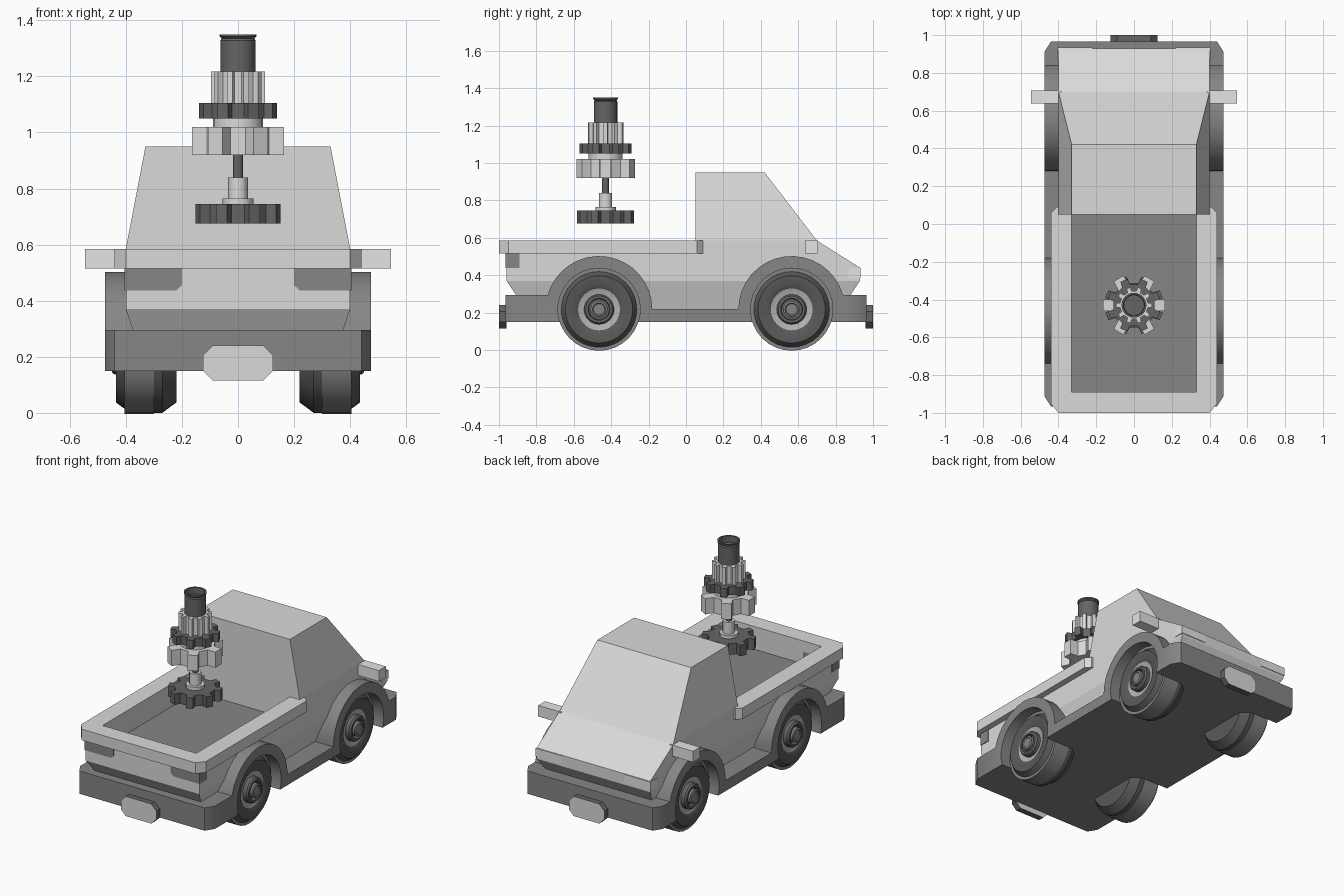
import bpy, bmesh, math
from mathutils import Vector

if "Cube" in bpy.data.objects:
    bpy.data.objects.remove(bpy.data.objects["Cube"])


def mat(name, v):
    m = bpy.data.materials.new(name)
    m.diffuse_color = (v, v, v, 1)
    m.use_nodes = True
    m.node_tree.nodes["Principled BSDF"].inputs["Base Color"].default_value = m.diffuse_color
    return m


LIGHT = mat("light_grey", 0.70)
PALE = mat("pale_grey", 0.78)
TRIM = mat("mid_grey", 0.24)
DARK = mat("dark_grey", 0.13)
TYRE = mat("tyre_grey", 0.10)
STEEL = mat("steel_grey", 0.45)


def finish(name, bm, *mats, smooth=False):
    bmesh.ops.remove_doubles(bm, verts=bm.verts, dist=1e-5)
    bmesh.ops.recalc_face_normals(bm, faces=bm.faces)
    me = bpy.data.meshes.new(name)
    bm.to_mesh(me)
    bm.free()
    for m in mats:
        me.materials.append(m)
    ob = bpy.data.objects.new(name, me)
    bpy.context.collection.objects.link(ob)
    if smooth:
        bpy.ops.object.select_all(action='DESELECT')
        ob.select_set(True)
        bpy.context.view_layer.objects.active = ob
        bpy.ops.object.shade_smooth_by_angle(angle=math.radians(35))
    return ob


def place(axis, t, p):
    return {'x': (t, p[0], p[1]), 'y': (p[0], t, p[1]), 'z': (p[0], p[1], t)}[axis]


def prism(name, pts, axis, a, b, m, cuts=(), smooth=False):
    """Extrude a flat outline along an axis; optional corner cuts."""
    bm = bmesh.new()
    lo = [bm.verts.new(place(axis, a, p)) for p in pts]
    hi = [bm.verts.new(place(axis, b, p)) for p in pts]
    bm.faces.new(lo)
    bm.faces.new(hi)
    n = len(pts)
    for i in range(n):
        j = (i + 1) % n
        bm.faces.new((lo[i], lo[j], hi[j], hi[i]))
    for co, no in cuts:
        geom = bm.verts[:] + bm.edges[:] + bm.faces[:]
        bmesh.ops.bisect_plane(bm, geom=geom, plane_co=co, plane_no=no, clear_outer=True)
        bmesh.ops.holes_fill(bm, edges=[e for e in bm.edges if e.is_boundary], sides=0)
    return finish(name, bm, m, smooth=smooth)


def box(name, x0, x1, y0, y1, z0, z1, m):
    return prism(name, [(x0, y0), (x1, y0), (x1, y1), (x0, y1)], 'z', z0, z1, m)


def loft(name, rects, m):
    """Stack of rectangles (half width, y0, y1, z)."""
    bm = bmesh.new()
    rings = [[bm.verts.new(c) for c in ((-h, y0, z), (h, y0, z), (h, y1, z), (-h, y1, z))]
             for h, y0, y1, z in rects]
    bm.faces.new(rings[0])
    bm.faces.new(rings[-1])
    for r, s in zip(rings, rings[1:]):
        for i in range(4):
            j = (i + 1) % 4
            bm.faces.new((r[i], r[j], s[j], s[i]))
    return finish(name, bm, m)


def lathe(name, prof, axis, centre, m, flip=1, seg=32):
    """Spin (distance, radius) points around an axis through centre."""
    bm = bmesh.new()
    rings = []
    for t, r in prof:
        ring = []
        for i in range(seg):
            a = 2 * math.pi * i / seg
            p = (centre[0] + r * math.cos(a), centre[1] + r * math.sin(a))
            ring.append(bm.verts.new(place(axis, t * flip, p)))
        rings.append(ring)
    for r, s in zip(rings, rings[1:]):
        for i in range(seg):
            j = (i + 1) % seg
            bm.faces.new((r[i], r[j], s[j], s[i]))
    return finish(name, bm, m, smooth=True)


# Body: tapered underside, cab, bonnet, load bed
loft("lower_body", [(.35, -.86, .83, .22), (.40, -.96, .93, .37)], LIGHT)
prism("bonnet", [(.05, .37), (.93, .37), (.93, .44), (.70, .585), (.05, .585)],
      'x', -.40, .40, LIGHT)
loft("cab", [(.40, .05, .70, .585), (.33, .05, .42, .95)], LIGHT)
box("bed_base", -.40, .40, -.96, .05, .37, .436, LIGHT)
box("bed_floor", -.33, .33, -.89, .05, .43, .44, TRIM)
box("tail_wall", -.40, .40, -.96, -.89, .43, .52, LIGHT)
box("tail_rim", -.33, .33, -1, -.89, .515, .585, LIGHT)

WHEEL_Y = (-.465, .565)
WZ, R_IN, R_OUT = .217, .22, .285


def arc(cy, r, a0, a1, n):
    return [(cy + r * math.cos(a0 + (a1 - a0) * i / n), WZ + r * math.sin(a0 + (a1 - a0) * i / n))
            for i in range(n + 1)]


# Side profile of bumper ends, wheel arches and sill
dip = math.asin((WZ - .15) / R_IN)
rise = math.asin((.295 - WZ) / R_OUT)
side = [(-.965, .15)]
for cy in WHEEL_Y:
    side += arc(cy, R_IN, math.pi + dip, -dip, 20)
side += [(.965, .15), (.965, .295)]
side += arc(WHEEL_Y[1], R_OUT, rise, math.pi, 16)
side += arc(WHEEL_Y[0], R_OUT, 0, math.pi - rise, 16)
side += [(-.965, .295)]

box("chassis", -.345, .345, -.965, .965, .15, .22, TRIM)
for y0, y1, n in ((-.965, -.7, "rear"), (.8, .965, "front")):
    box(n + "_bumper", -.345, .345, y0, y1, .15, .295, TRIM)

for s, tag in ((1, "right"), (-1, "left")):
    cuts = [(Vector((s * .44, e * .965, 0)), Vector((s * .055, e * .035, 0)).normalized())
            for e in (1, -1)]
    prism(tag + "_fenders", side, 'x', s * .34, s * .475, TRIM, cuts, smooth=True)
    # Bed side wall and overhanging rim with cut corners
    box(tag + "_bed_wall", s * .33, s * .40, -.96, .05, .43, .52, LIGHT)
    prism(tag + "_bed_rim", [(s * .33, -1), (s * .40, -1), (s * .44, -.95), (s * .44, .06),
                             (s * .41, .09), (s * .33, .09)], 'z', .515, .585, LIGHT)
    box(tag + "_mirror", s * .38, s * .545, .637, .707, .515, .585, PALE)
    # Lamps wrap the corners as thin shells
    prism(tag + "_tail_lamp", [(s * .22, .437), (s * .404, .437), (s * .404, .515),
                               (s * .2, .515), (s * .2, .455)], 'y', -.964, -.89, TRIM)
    box(tag + "_head_lamp", s * .22, s * .404, .87, .934, .385, .438, PALE)
    # Wheels
    for cy, end in zip(WHEEL_Y, ("rear", "front")):
        c = (cy, WZ)
        n = end + "_" + tag
        lathe(n + "_wheel_well", [(.30, 0), (.30, .221), (.405, .221), (.405, 0)], 'x', c, TRIM, s)
        lathe(n + "_tyre", [(.22, 0), (.22, .18), (.27, .217), (.385, .217), (.435, .18),
                            (.435, .13), (.425, .112), (.41, .112), (.41, 0)], 'x', c, TYRE, s)
        lathe(n + "_rim", [(.40, .112), (.425, .112), (.415, .08), (.415, 0)], 'x', c, STEEL, s)
        lathe(n + "_hub_ring", [(.40, .08), (.44, .08), (.45, .072), (.45, .058), (.42, .055),
                                (.42, 0)], 'x', c, DARK, s)
        lathe(n + "_hub", [(.41, .045), (.455, .045), (.46, .035), (.455, .03), (.455, 0)],
              'x', c, TRIM, s)

# Number plates: dark edge, light outer face
octagon = [(-.125, .15), (-.09, .115), (.09, .115), (.125, .15),
           (.125, .205), (.09, .24), (-.09, .24), (-.125, .205)]
for s, n in ((-1, "rear"), (1, "front")):
    ob = prism(n + "_plate", octagon, 'y', s * .96, s * 1.0, DARK)
    ob.data.materials.append(LIGHT)
    for p in ob.data.polygons:
        p.material_index = int(abs(p.normal.y) > .9)

# Gear stack above the bed
GY = -.43


def gear(name, z0, z1, root, tip, n, m, phase=0.0, fill=.5):
    pts = []
    step = 2 * math.pi / n
    half_root = step * fill / 2
    half_tip = half_root * root / tip * .9
    for i in range(n):
        a = phase + i * step
        for r, d in ((root, -half_root), (tip, -half_tip), (tip, half_tip), (root, half_root)):
            pts.append((r * math.cos(a + d), GY + r * math.sin(a + d)))
    prism(name, pts, 'z', z0, z1, m)


gear("bottom_gear", .675, .745, .12, .157, 8, DARK, math.pi / 8)
lathe("bottom_collar", [(.74, 0), (.74, .055), (.765, .055), (.765, .035), (.84, .035), (.84, 0)],
      'z', (0, GY), LIGHT, seg=12)
lathe("shaft", [(.83, 0), (.83, .018), (.93, .018), (.93, 0)], 'z', (0, GY), DARK, seg=12)
gear("large_gear", .92, 1.02, .115, .166, 6, LIGHT, 0, .55)
lathe("neck", [(1.01, 0), (1.01, .09), (1.06, .09), (1.06, 0)], 'z', (0, GY), LIGHT, seg=16)
gear("middle_gear", 1.05, 1.105, .112, .143, 8, DARK, math.pi / 8)
gear("pinion", 1.10, 1.217, .075, .097, 10, LIGHT)
lathe("top_tube", [(1.21, 0), (1.21, .063), (1.328, .063), (1.335, .058), (1.342, .066),
                   (1.35, .066), (1.35, .056), (1.31, .054), (1.31, 0)], 'z', (0, GY), DARK, seg=24)
